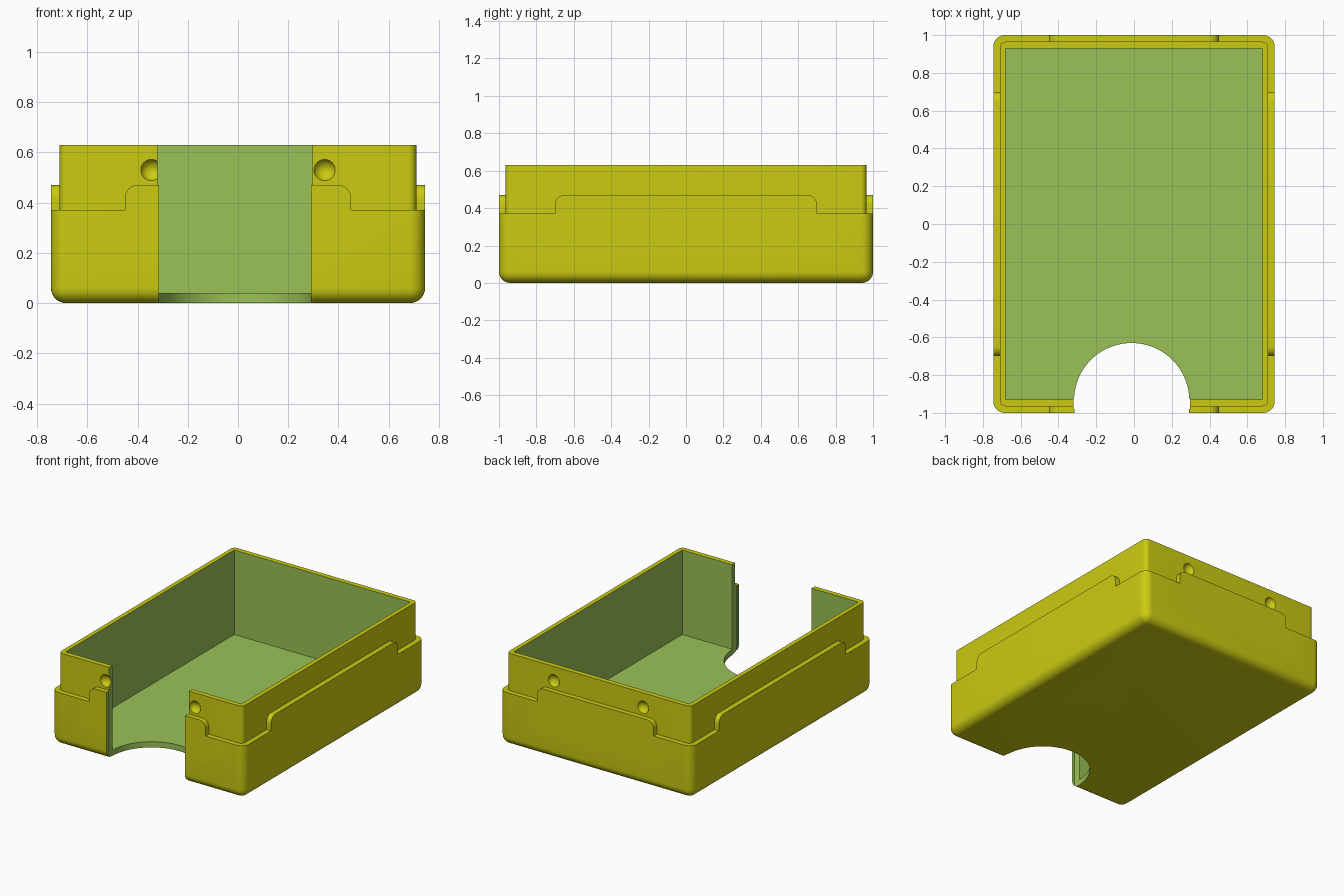
import bpy
import bmesh
import math
from mathutils import Matrix, Vector

if "Cube" in bpy.data.objects:
    bpy.data.objects.remove(bpy.data.objects["Cube"], do_unlink=True)


def material(name, color):
    m = bpy.data.materials.new(name)
    m.use_nodes = True
    m.diffuse_color = color
    m.node_tree.nodes["Principled BSDF"].inputs["Base Color"].default_value = color
    return m


YELLOW = material("yellow shell", (0.6, 0.6, 0.006, 1))
GREEN = material("green cut faces", (0.32, 0.54, 0.095, 1))


def finish(bm, name, mat):
    bmesh.ops.recalc_face_normals(bm, faces=bm.faces)
    mesh = bpy.data.meshes.new(name)
    bm.to_mesh(mesh)
    bm.free()
    mesh.materials.append(mat)
    obj = bpy.data.objects.new(name, mesh)
    bpy.context.collection.objects.link(obj)
    return obj


def block(name, lo, hi, mat, radius=0, round_bottom=False):
    """Box between two corners, with rounded upright and bottom edges."""
    lo, hi = Vector(lo), Vector(hi)
    bm = bmesh.new()
    bmesh.ops.create_cube(bm, size=1)
    for v in bm.verts:
        v.co = [(a + b) / 2 + c * (b - a) for a, b, c in zip(lo, hi, v.co)]
    if radius:
        edges = []
        for e in bm.edges:
            a, b = (v.co.z for v in e.verts)
            if abs(a - b) > 1e-4 or (round_bottom and max(a, b) < lo.z + 1e-4):
                edges.append(e)
        bmesh.ops.bevel(bm, geom=edges, offset=radius, offset_type='OFFSET',
                        segments=8, profile=0.5, affect='EDGES')
    return finish(bm, name, mat)


def tab(name, half, depth, top, radius, turn):
    """Plate with two rounded top corners, extruded right through the box."""
    pts = [(half, 0.2)]
    for side, start in ((1, 0), (-1, 90)):
        for i in range(9):
            a = math.radians(start + i * 90 / 8)
            pts.append((side * (half - radius) + radius * math.cos(a),
                        top - radius + radius * math.sin(a)))
    pts.append((-half, 0.2))
    bm = bmesh.new()
    face = bm.faces.new([bm.verts.new((x, -depth, z)) for x, z in pts])
    out = bmesh.ops.extrude_face_region(bm, geom=[face])
    moved = [g for g in out["geom"] if isinstance(g, bmesh.types.BMVert)]
    bmesh.ops.translate(bm, verts=moved, vec=(0, 2 * depth, 0))
    bmesh.ops.rotate(bm, verts=bm.verts, matrix=Matrix.Rotation(turn, 3, 'Z'))
    return finish(bm, name, YELLOW)


def combine(base, tool, operation):
    mod = base.modifiers.new(tool.name, 'BOOLEAN')
    mod.object = tool
    mod.operation = operation
    mod.solver = 'EXACT'
    mod.material_mode = 'TRANSFER'
    bpy.context.view_layer.objects.active = base
    bpy.ops.object.modifier_apply(modifier=mod.name)
    bpy.data.objects.remove(tool, do_unlink=True)


# Outer tray, raised tabs and inner wall
box = block("open_box", (-0.745, -1, 0), (0.745, 1, 0.37), YELLOW, 0.06, True)
combine(box, tab("end_tabs", 0.45, 1, 0.47, 0.05, 0), 'UNION')
combine(box, tab("side_tabs", 0.70, 0.745, 0.47, 0.05, math.pi / 2), 'UNION')
combine(box, block("inner_wall", (-0.71, -0.965, 0.1), (0.71, 0.965, 0.63),
                   YELLOW, 0.03), 'UNION')

# Hollow interior
combine(box, block("cavity", (-0.68, -0.93, 0.04), (0.68, 0.93, 1), GREEN), 'DIFFERENCE')

# Snap dimples on both ends
for x in (-0.345, 0.345):
    for y in (-0.98, 0.98):
        bm = bmesh.new()
        bmesh.ops.create_uvsphere(bm, u_segments=32, v_segments=16, radius=0.045,
                                  matrix=Matrix.Translation((x, y, 0.53)))
        combine(box, finish(bm, "dimple", YELLOW), 'DIFFERENCE')

# Finger opening: round floor cut and slightly stepped front slot
bm = bmesh.new()
bmesh.ops.create_cone(bm, cap_ends=True, segments=96, radius1=0.305, radius2=0.305,
                      depth=2, matrix=Matrix.Translation((-0.0125, -0.935, 0)))
combine(box, finish(bm, "floor_cut", GREEN), 'DIFFERENCE')
combine(box, block("outer_slot", (-0.315, -1.1, -0.1), (0.29, -0.95, 1), GREEN), 'DIFFERENCE')
combine(box, block("inner_slot", (-0.32, -0.98, -0.1), (0.297, -0.925, 1), GREEN), 'DIFFERENCE')

# Smooth rounded edges, keep corners crisp
bpy.ops.object.select_all(action='DESELECT')
box.select_set(True)
bpy.context.view_layer.objects.active = box
bpy.ops.object.shade_smooth_by_angle(angle=math.radians(30))
